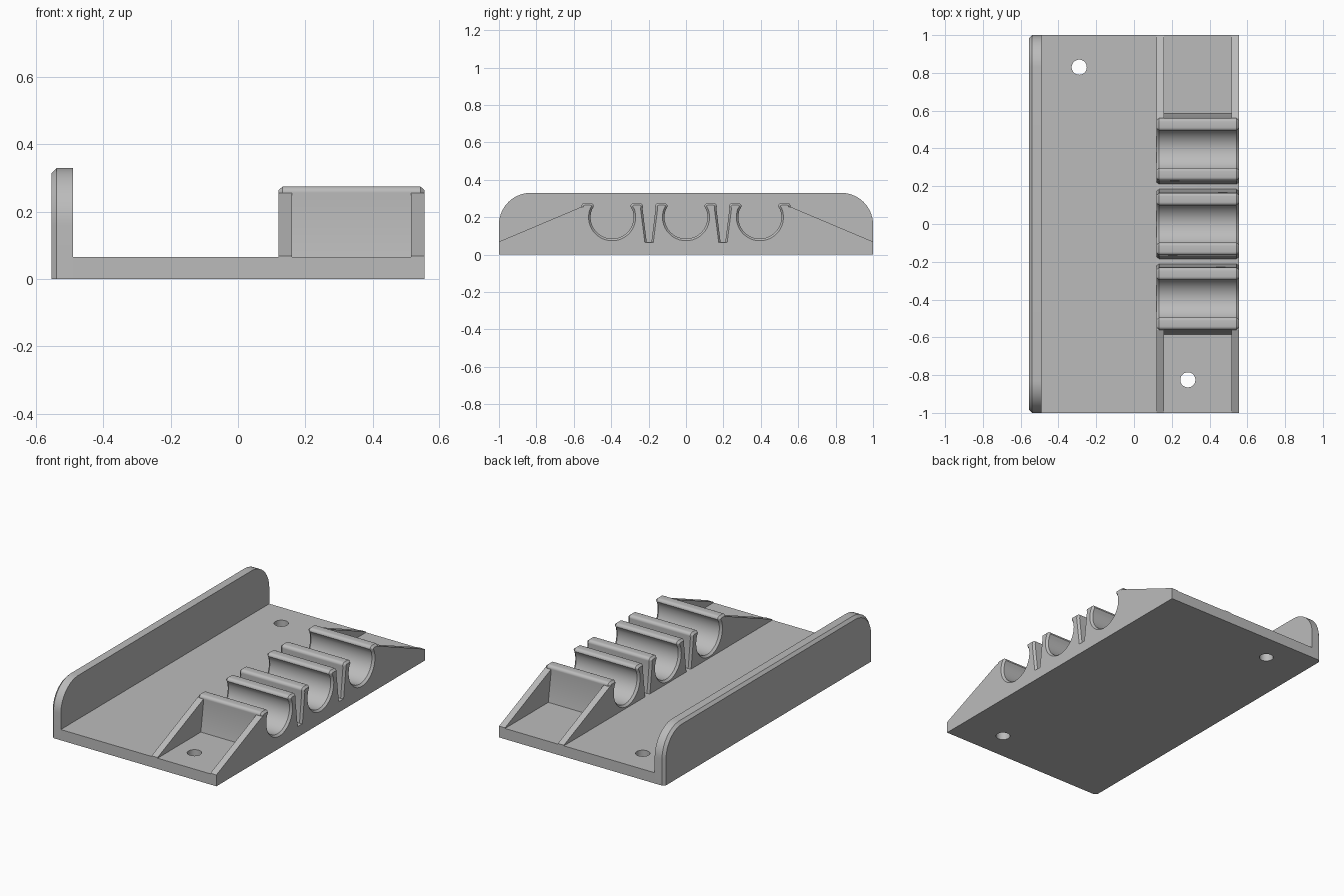
import bpy, bmesh, math
from mathutils import Vector

if "Cube" in bpy.data.objects:
    bpy.data.objects.remove(bpy.data.objects["Cube"])

grey = bpy.data.materials.new("light grey plastic")
grey.diffuse_color = (0.5, 0.5, 0.5, 1)
grey.use_nodes = True
grey.node_tree.nodes["Principled BSDF"].inputs["Base Color"].default_value = grey.diffuse_color


def arc(cy, cz, r, a0, a1, n):
    """Points on an arc in the y-z plane, angles in degrees."""
    angles = [math.radians(a0 + (a1 - a0) * i / n) for i in range(n + 1)]
    return [(cy + r * math.cos(a), cz + r * math.sin(a)) for a in angles]


def shrink(poly, d, floor):
    """Move a counter-clockwise outline inward by d, keeping its base level."""
    out = []
    pts = [Vector(p) for p in poly]
    for i, p in enumerate(pts):
        a = (p - pts[i - 1]).normalized()
        b = (pts[(i + 1) % len(pts)] - p).normalized()
        n1, n2 = Vector((-a.y, a.x)), Vector((-b.y, b.x))
        q = p + (n1 + n2) * d / max(0.4, 1 + n1.dot(n2))
        out.append((q.x, floor if p.y <= floor + 1e-5 else max(q.y, floor)))
    return out


def loft(name, sections):
    """Join y-z outlines placed at increasing x, with capped ends."""
    bm = bmesh.new()
    rings = [[bm.verts.new((x, y, z)) for y, z in poly] for x, poly in sections]
    for r0, r1 in zip(rings, rings[1:]):
        for i in range(len(r0)):
            j = (i + 1) % len(r0)
            bm.faces.new((r0[i], r0[j], r1[j], r1[i]))
    bm.faces.new(rings[0])
    bm.faces.new(rings[-1])
    bmesh.ops.recalc_face_normals(bm, faces=bm.faces)
    mesh = bpy.data.meshes.new(name)
    bm.to_mesh(mesh)
    bm.free()
    mesh.materials.append(grey)
    obj = bpy.data.objects.new(name, mesh)
    bpy.context.collection.objects.link(obj)
    return obj


def smooth(obj):
    bpy.ops.object.select_all(action='DESELECT')
    obj.select_set(True)
    bpy.context.view_layer.objects.active = obj
    bpy.ops.object.shade_smooth_by_angle(angle=math.radians(30))


BASE = 0.065

# Base plate with two screw holes
plate_outline = [(-1, 0), (1, 0), (1, BASE), (-1, BASE)]
plate = loft("base_plate", [(-0.49, plate_outline), (0.555, plate_outline)])
for x, y in ((-0.29, 0.83), (0.285, -0.825)):
    bpy.ops.mesh.primitive_cylinder_add(vertices=40, radius=0.04, depth=0.4, location=(x, y, 0))
    cutter = bpy.context.object
    cutter.name = "screw_hole_cutter"
    mod = plate.modifiers.new("screw hole", 'BOOLEAN')
    mod.operation = 'DIFFERENCE'
    mod.solver = 'EXACT'
    mod.object = cutter
    bpy.context.view_layer.objects.active = plate
    bpy.ops.object.modifier_apply(modifier=mod.name)
    bpy.data.objects.remove(cutter)
smooth(plate)

# Upright lip with rounded ends and a chamfered outer rim
lip_outline = ([(-1, 0), (1, 0)] + arc(0.83, 0.16, 0.17, 0, 90, 14)
               + arc(-0.83, 0.16, 0.17, 90, 180, 14))
lip = loft("side_lip", [(-0.555, shrink(lip_outline, 0.016, 0)),
                        (-0.539, lip_outline), (-0.49, lip_outline)])
smooth(lip)

# Row of three round clips separated by narrow V slots
clips = [(-0.585, BASE), (0.585, BASE)]
for c in (0.395, 0, -0.395):
    clips.append((c + 0.163, 0.245))
    clips += arc(c + 0.147, 0.257, 0.018, 0, 90, 5)
    clips += arc(c + 0.116, 0.257, 0.018, 90, 180, 5)
    clips += arc(c, 0.2, 0.115, 20, -200, 40)
    clips += arc(c - 0.116, 0.257, 0.018, 0, 90, 5)
    clips += arc(c - 0.147, 0.257, 0.018, 90, 180, 5)
    clips.append((c - 0.163, 0.245))
    if c > -0.3:
        clips += [(c - 0.1975 + s, 0.068) for s in (0.013, -0.013)]
clip_rim = shrink(clips, 0.011, BASE)
smooth(loft("clip_row", [(0.12, clip_rim), (0.133, clips), (0.542, clips), (0.555, clip_rim)]))

# Sloping side walls framing the open pocket at each end
for side, label in ((-1, "front"), (1, "back")):
    outline = [(side * y, z) for y, z in
               ((0.545, BASE), (1, BASE), (1, 0.069), (0.56, 0.255), (0.545, 0.255))]
    for x0, x1, hand in ((0.12, 0.16, "inner"), (0.515, 0.555, "outer")):
        loft(f"{label}_{hand}_sloped_wall", [(x0, outline), (x1, outline)])
